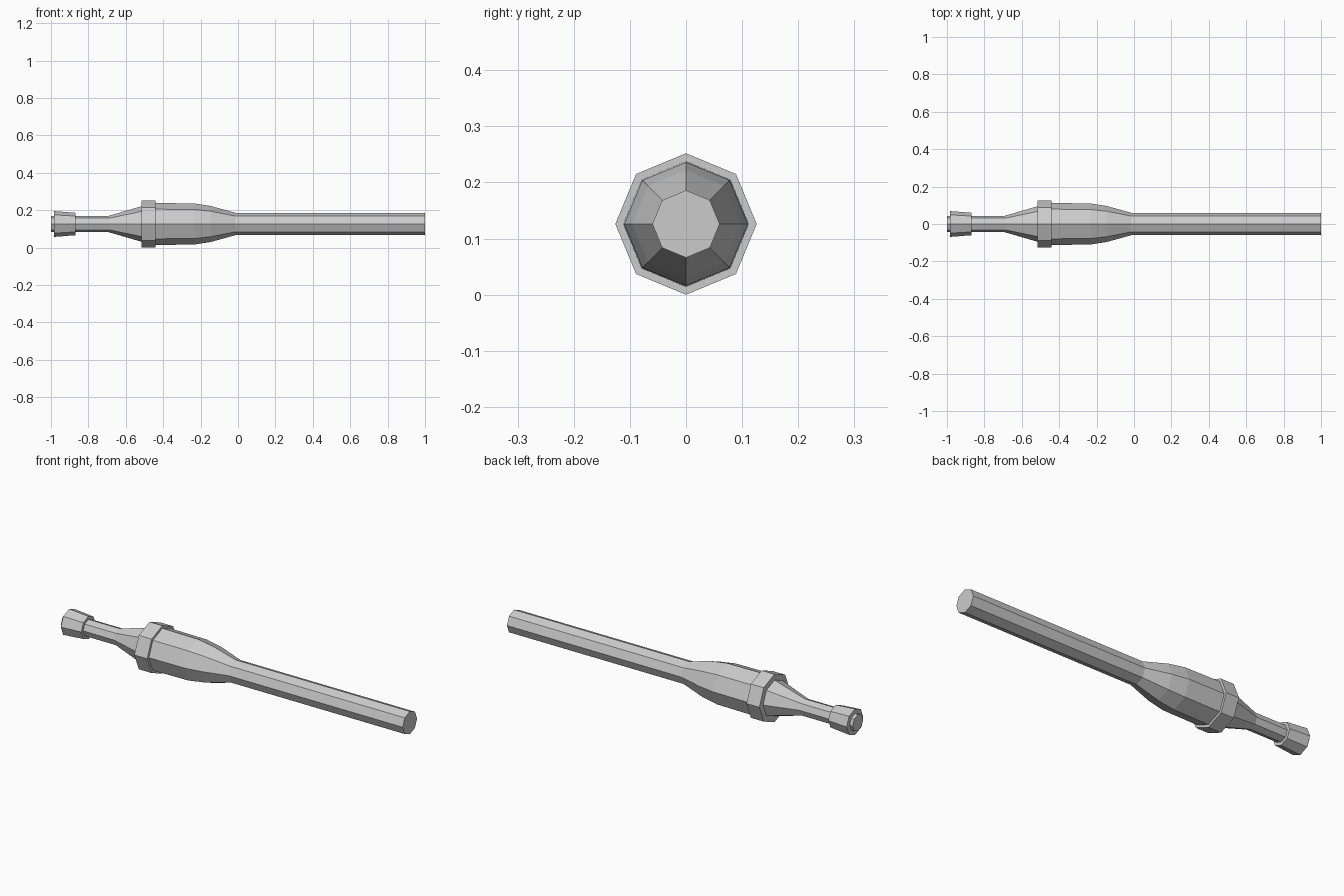
import bpy, bmesh
from math import sin, cos, tau

if "Cube" in bpy.data.objects:
    bpy.data.objects.remove(bpy.data.objects["Cube"])

SIDES = 8
CENTRE_Z = 0.126


def turned(name, profile):
    """Turn an (x, radius) profile about the long axis; radius 0 closes an end."""
    bm = bmesh.new()
    rings = []
    for x, r in profile:
        n = SIDES if r else 1
        rings.append([bm.verts.new((x, r * sin(tau * i / SIDES),
                                    CENTRE_Z + r * cos(tau * i / SIDES))) for i in range(n)])
    for a, b in zip(rings, rings[1:]):
        if len(a) == 1:
            bm.faces.new(b)
        elif len(b) == 1:
            bm.faces.new(a)
        else:
            for i in range(SIDES):
                j = (i + 1) % SIDES
                bm.faces.new((a[i], b[i], b[j], a[j]))
    # Capped ends use a single flat octagon, so the centre point is dropped
    bmesh.ops.delete(bm, geom=[v for v in bm.verts if not v.link_faces], context='VERTS')
    bmesh.ops.recalc_face_normals(bm, faces=bm.faces)
    # Open shells: make every side face point away from the axis
    side = max(bm.faces, key=lambda f: abs(f.normal.y) + abs(f.normal.z))
    c = side.calc_center_median()
    if side.normal.y * c.y + side.normal.z * (c.z - CENTRE_Z) < 0:
        bmesh.ops.reverse_faces(bm, faces=bm.faces)
    mesh = bpy.data.meshes.new(name)
    bm.to_mesh(mesh)
    bm.free()
    obj = bpy.data.objects.new(name, mesh)
    bpy.context.collection.objects.link(obj)
    return obj


# Flared end knob with the small protruding cap
turned("end_knob", [(-1.0, 0), (-1.0, 0.044), (-0.983, 0.044), (-0.983, 0.069),
                    (-0.87, 0.06), (-0.87, 0.044)])
# Slim grip widening towards the collar
turned("grip", [(-0.87, 0.044), (-0.69, 0.044), (-0.515, 0.095)])
# Raised collar band
turned("collar", [(-0.515, 0.095), (-0.515, 0.126), (-0.44, 0.126), (-0.44, 0.112)])
# Swollen body tapering to the shaft
turned("body", [(-0.44, 0.112), (-0.235, 0.11), (-0.145, 0.096), (-0.015, 0.06)])
# Long straight shaft with a flat end
turned("shaft", [(-0.015, 0.06), (1.0, 0.06), (1.0, 0)])
